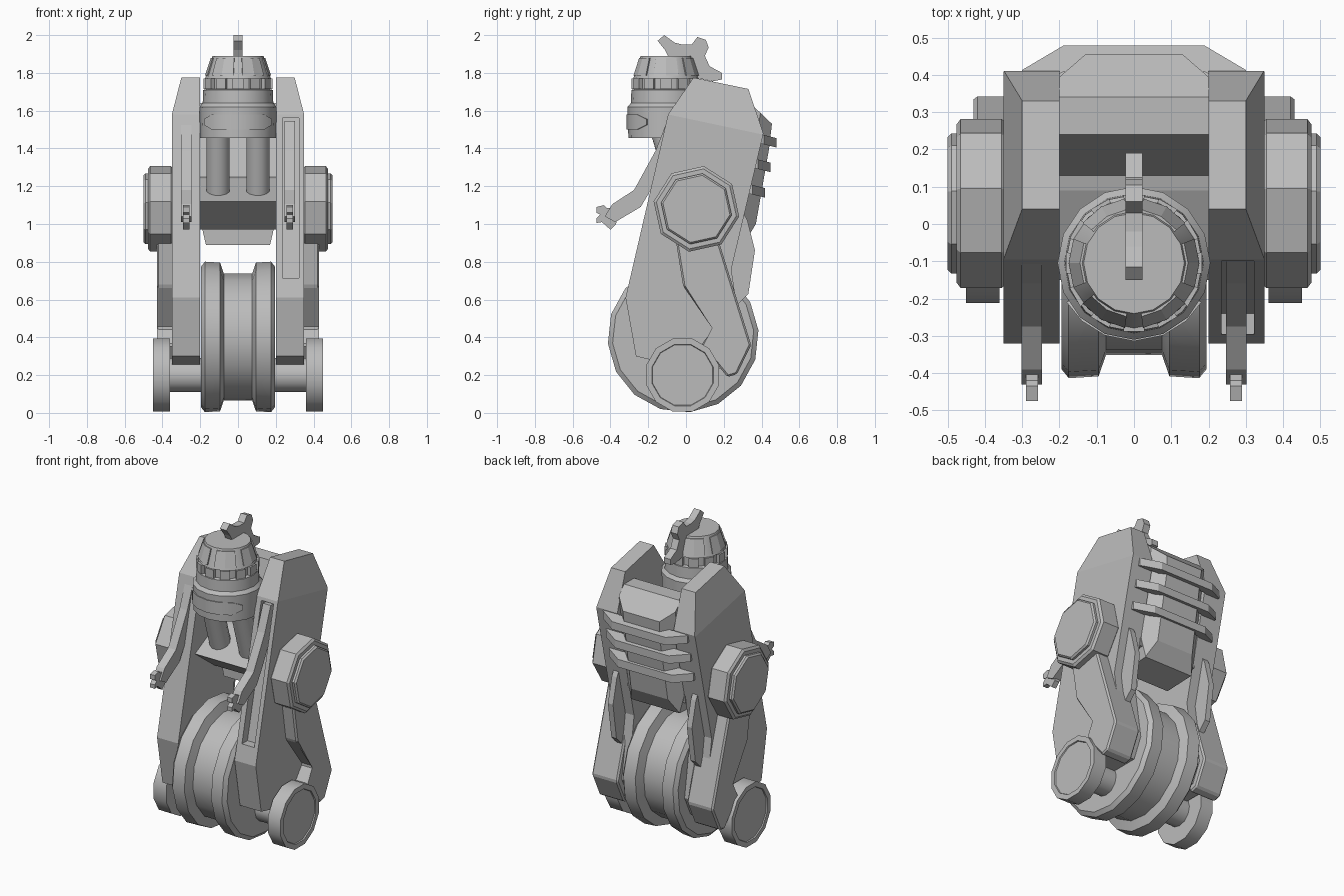
import bpy, bmesh, math
from mathutils import Vector

if "Cube" in bpy.data.objects:
    bpy.data.objects.remove(bpy.data.objects["Cube"])

grey = bpy.data.materials.new("plain_grey")
grey.diffuse_color = (0.5, 0.5, 0.5, 1)
grey.use_nodes = True
grey.node_tree.nodes["Principled BSDF"].inputs["Base Color"].default_value = grey.diffuse_color


def finish(name, bm, mirror=False, smooth=0, bevel=0):
    if bevel:
        bmesh.ops.bevel(bm, geom=bm.edges[:], offset=bevel, segments=1, affect='EDGES')
    if mirror:
        d = bmesh.ops.duplicate(bm, geom=bm.verts[:] + bm.edges[:] + bm.faces[:])["geom"]
        for v in d:
            if isinstance(v, bmesh.types.BMVert):
                v.co.x = -v.co.x
    bmesh.ops.recalc_face_normals(bm, faces=bm.faces[:])
    me = bpy.data.meshes.new(name)
    bm.to_mesh(me)
    bm.free()
    me.materials.append(grey)
    ob = bpy.data.objects.new(name, me)
    bpy.context.collection.objects.link(ob)
    if smooth:
        me.shade_smooth()
        me.set_sharp_from_angle(angle=math.radians(smooth))
    return ob


def prism(pts, x0, x1, bm=None):
    """Extrude a (y, z) profile along x."""
    bm = bm or bmesh.new()
    a = [bm.verts.new((x0, y, z)) for y, z in pts]
    b = [bm.verts.new((x1, y, z)) for y, z in pts]
    bm.faces.new(a)
    bm.faces.new(b[::-1])
    for i in range(len(pts)):
        j = (i + 1) % len(pts)
        bm.faces.new((a[i], b[i], b[j], a[j]))
    return bm


def chop(bm, a, b, c, keep):
    """Cut the mesh by the plane a-b-c and keep one side."""
    a, b, c, keep = map(Vector, (a, b, c, keep))
    n = (b - a).cross(c - a)
    if n.dot(keep - a) > 0:
        n = -n
    bmesh.ops.bisect_plane(bm, geom=bm.verts[:] + bm.edges[:] + bm.faces[:],
                           plane_co=a, plane_no=n, clear_outer=True)
    bmesh.ops.holes_fill(bm, edges=[e for e in bm.edges if e.is_boundary], sides=0)


def lathe(profile, n, origin, axis, phase=0, bm=None):
    """Spin a list of (radius, distance along axis)."""
    bm = bm or bmesh.new()
    ax = Vector(axis).normalized()
    u = Vector((0, 1, 0)) if abs(ax.x) > .9 else ax.orthogonal().normalized()
    w = ax.cross(u)
    rings = []
    for r, t in profile:
        ring = []
        for i in range(n):
            g = math.radians(phase) + math.tau * i / n
            ring.append(bm.verts.new(Vector(origin) + ax * t + (u * math.cos(g) + w * math.sin(g)) * r))
        rings.append(ring)
    for p, q in zip(rings, rings[1:]):
        for i in range(n):
            j = (i + 1) % n
            bm.faces.new((p[i], p[j], q[j], q[i]))
    bm.faces.new(rings[0][::-1])
    bm.faces.new(rings[-1])
    return bm


HEAD_Y = -0.105


def arc_plate(bm, cols, radius, thick):
    """Curved plate on the head: cols are (angle, z low, z high)."""
    prev = None
    for g, z0, z1 in cols:
        g = math.radians(g)
        cur = []
        for z, d in ((z0, -.01), (z0, thick), (z1, thick), (z1, -.01)):
            r = radius(z) + d
            cur.append(bm.verts.new((r * math.cos(g), HEAD_Y + r * math.sin(g), z)))
        if prev:
            for i in range(4):
                j = (i + 1) % 4
                bm.faces.new((prev[i], prev[j], cur[j], cur[i]))
        else:
            bm.faces.new(cur)
        prev = cur
    bm.faces.new(prev[::-1])


# side panels with leaning upper faces and a slot down the front
bm = prism([(.04, 1.775), (.33, 1.715), (.41, 1.48), (.24, .76), (.30, .36), (.24, .235), (0, .235),
            (-.265, .30), (-.32, .61), (-.095, 1.58)], .20, .35)
chop(bm, (.35, -.095, 1.58), (.35, .40, 1.475), (.30, .04, 1.775), (.25, 0, .6))
panels = finish("side_panels", bm, mirror=True)
cutter = finish("slot_cutter", prism([(-.5, .715), (-.5, 1.56), (-.04, 1.56), (-.24, .715)], .235, .322), mirror=True)
mod = panels.modifiers.new("slots", 'BOOLEAN')
mod.operation, mod.solver, mod.object = 'DIFFERENCE', 'EXACT', cutter
bpy.context.view_layer.objects.active = panels
bpy.ops.object.modifier_apply(modifier=mod.name)
bpy.data.objects.remove(cutter)

# folded arms and claws
arm = [(-.04, 1.545), (-.10, 1.545), (-.16, 1.39), (-.275, 1.18), (-.39, 1.105), (-.43, 1.04),
       (-.375, 1.01), (-.24, 1.09), (-.18, 1.19), (-.08, 1.38)]
finish("arms", prism(arm, .247, .302), mirror=True)
finish("claws", prism([(-.36, 1.08), (-.42, 1.085), (-.435, 1.10), (-.475, 1.09), (-.475, 1.06), (-.455, 1.05),
                       (-.475, 1.03), (-.475, 1.005), (-.445, 1.01), (-.40, .97), (-.37, 1.0)],
                      .257, .29), mirror=True)

# lower leg covers behind and outside the panels
finish("leg_covers", prism([(-.055, .92), (.17, .92), (.345, .36), (.27, .205), (.22, .19), (.08, .36),
                            (.15, .45), (-.015, .67)], .245, .43), mirror=True, bevel=.01)

# octagonal shoulder hubs
finish("shoulder_hubs", lathe([(.215, .34), (.23, .355), (.23, .465), (.215, .476), (.19, .476), (.19, .49),
                               (.18, .50)], 8, (0, .055, 1.08), (1, 0, 0), -10), mirror=True)

# small outer wheels
finish("outer_wheels", lathe([(.2, .36), (.2, .45), (.168, .45), (.165, .443)], 12, (0, -.018, .2),
                             (1, 0, 0), 15), mirror=True, smooth=35)
finish("wheel_axle", lathe([(.09, -.40), (.09, .40)], 12, (0, -.018, .2), (1, 0, 0)), smooth=35)

# big double-rimmed wheel
half = [(.375, .195), (.40, .175), (.395, .095), (.337, .075)]
finish("main_wheel", lathe([(r, -x) for r, x in half] + half[::-1], 16, (0, -.015, .402), (1, 0, 0), 5), smooth=35)

# middle body joining the panels
finish("body", prism([(-.15, 1.12), (.09, 1.24), (.13, 1.25), (.24, 1.64), (.32, 1.60), (.30, .97), (.05, .97)],
                     -.205, .205))

# back pack with cut corners
bm = prism([(.24, 1.64), (.34, 1.64), (.455, 1.53), (.44, 1.40), (.37, 1.0), (.31, .90), (.10, .89), (.10, .97)],
           -.2, .2)
for s in (1, -1):
    chop(bm, (s * .2, .385, 1.53), (s * .13, .455, 1.53), (s * .2, .30, 1.0), (0, .2, 1.2))
    chop(bm, (s * .2, .2, 1.02), (s * .17, .2, .89), (s * .2, .3, 1.02), (0, .2, 1.2))
finish("back_pack", bm)

# three bent ribs across the back
for k, (yo, z) in enumerate(((.478, 1.43), (.447, 1.30), (.417, 1.165))):
    bm = bmesh.new()
    outer = [(-.30, yo - .065), (-.19, yo), (.19, yo), (.30, yo - .065)]
    plan = outer + [(x, y - .07) for x, y in outer[::-1]]
    lo, hi = ([bm.verts.new((x, y, z + h - (y - yo) * -.25 * -1)) for x, y in plan] for h in (-.025, .025))
    for i in range(8):
        j = (i + 1) % 8
        bm.faces.new((lo[i], lo[j], hi[j], hi[i]))
    for ring in (lo, hi):
        for i in range(3):
            bm.faces.new((ring[i], ring[i + 1], ring[6 - i], ring[7 - i]))
    finish("back_rib_%d" % (k + 1), bm)

# pointed fins behind the panels
finish("back_fins", prism([(.27, 1.12), (.325, 1.02), (.365, .86), (.33, .63), (.25, .55), (.2, .75)],
                          .262, .298), mirror=True)

# neck pipes
finish("neck_pipes", lathe([(.045, -.02), (.063, 0), (.063, .36)], 12, (.105, -.02, 1.14),
                           (0, -.10, .33)), mirror=True, smooth=40)

# head drum and dome
finish("head", lathe([(.18, 1.455), (.2, 1.455), (.205, 1.62), (.187, 1.64), (.184, 1.71), (.164, 1.715),
                      (.164, 1.77), (.174, 1.77), (.135, 1.89)], 16, (0, HEAD_Y, 0), (0, 0, 1)), smooth=30)
bm = bmesh.new()
for k in range(12):
    g = k * 30
    arc_plate(bm, [(g - 9, 1.715, 1.77), (g + 9, 1.715, 1.77)], lambda z: .164, .021)
finish("head_tabs", bm)
bm = bmesh.new()
for k in range(6):
    g = k * 60
    arc_plate(bm, [(g - 22, 1.785, 1.878), (g, 1.785, 1.878), (g + 22, 1.785, 1.878)],
              lambda z: .174 - (z - 1.77) * .325, .006)
finish("head_windows", bm)
bm = bmesh.new()
arc_plate(bm, [(-150, 1.525, 1.555)] + [(g, 1.50, 1.58) for g in (-132, -112, -90, -68, -48)] + [(-30, 1.525, 1.555)],
          lambda z: .2, .009)
finish("head_visor", bm, smooth=30)

# crest on top of the head
finish("crest", prism([(-.15, 1.97), (-.115, 2.0), (-.06, 1.96), (-.02, 1.95), (.03, 1.95), (.06, 1.99),
                       (.105, 1.975), (.12, 1.935), (.10, 1.89), (.125, 1.835), (.19, 1.80), (.19, 1.765),
                       (.14, 1.755), (.03, 1.78), (0, 1.87), (-.09, 1.88), (-.11, 1.92)], -.023, .023))
